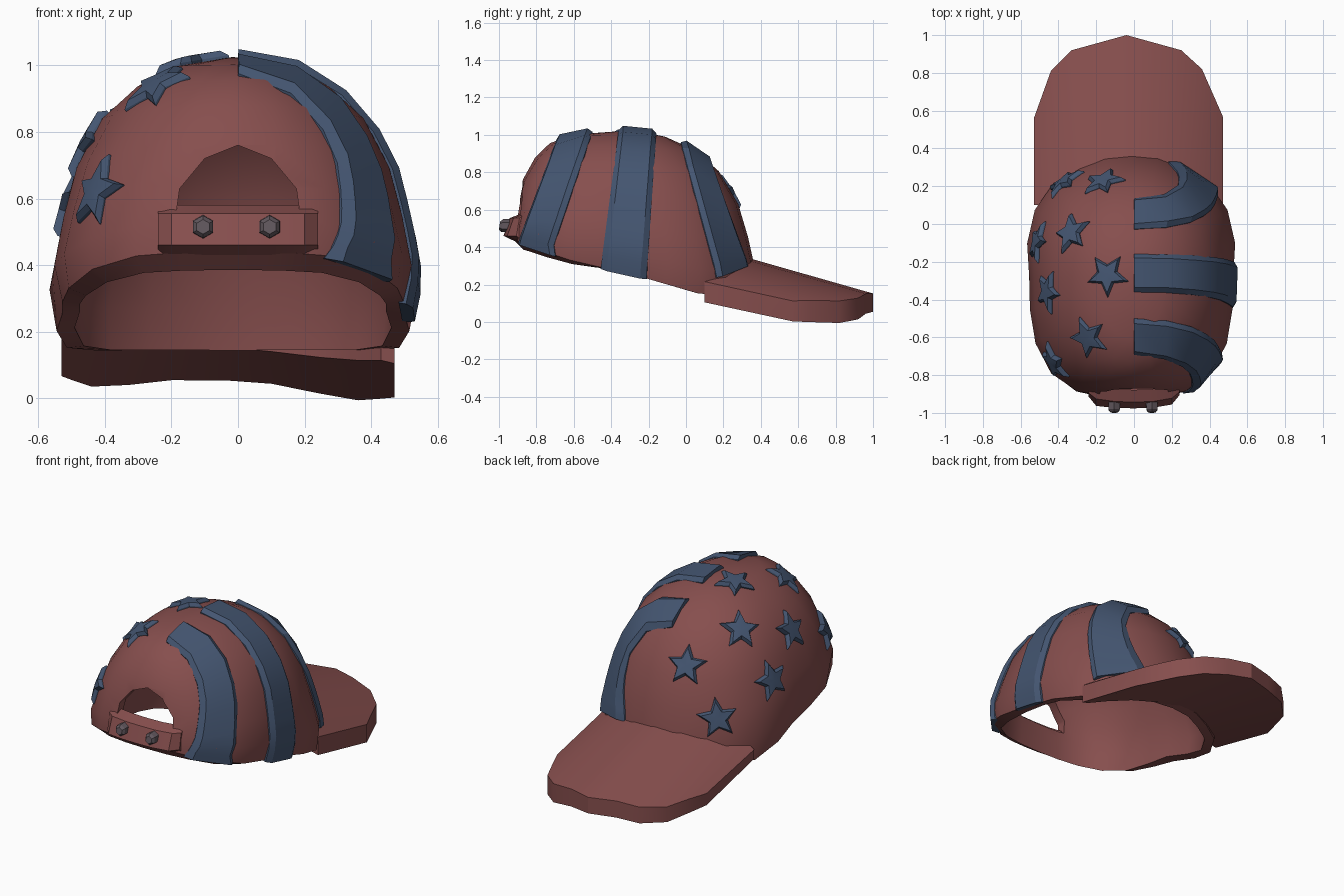
import bpy, bmesh, math
from mathutils import Vector
from mathutils.bvhtree import BVHTree

if "Cube" in bpy.data.objects:
    bpy.data.objects.remove(bpy.data.objects["Cube"])


def material(name, rgb):
    m = bpy.data.materials.new(name)
    m.diffuse_color = (*rgb, 1)
    m.use_nodes = True
    m.node_tree.nodes["Principled BSDF"].inputs["Base Color"].default_value = m.diffuse_color
    return m


RED = material("faded red", (0.24, 0.077, 0.075))
BLUE = material("slate blue", (0.058, 0.092, 0.165))
GREY = material("dull metal", (0.12, 0.095, 0.11))


def make(name, verts, faces, mat, angle=30):
    me = bpy.data.meshes.new(name)
    me.from_pydata([tuple(v) for v in verts], [], faces)
    bm = bmesh.new()
    bm.from_mesh(me)
    bmesh.ops.recalc_face_normals(bm, faces=bm.faces)
    bm.to_mesh(me)
    bm.free()
    me.materials.append(mat)
    ob = bpy.data.objects.new(name, me)
    bpy.context.collection.objects.link(ob)
    select(ob)
    if angle:
        bpy.ops.object.shade_smooth_by_angle(angle=math.radians(angle))
    return ob


def select(ob):
    bpy.ops.object.select_all(action='DESELECT')
    ob.select_set(True)
    bpy.context.view_layer.objects.active = ob


def loft(rings):
    """Closed cross-sections joined in order, with capped ends."""
    n = len(rings[0])
    verts = [p for r in rings for p in r]
    faces = [(i * n + j, i * n + (j + 1) % n, (i + 1) * n + (j + 1) % n, (i + 1) * n + j)
             for i in range(len(rings) - 1) for j in range(n)]
    last = (len(rings) - 1) * n
    faces += [tuple(range(n))[::-1], tuple(range(last, last + n))]
    return verts, faces


def lerp_table(table, x):
    for (x0, y0), (x1, y1) in zip(table, table[1:]):
        if x <= x1:
            return y0 + (y1 - y0) * max(0, x - x0) / (x1 - x0)
    return table[-1][1]


# Crown: rounded plan, with different profiles at back, sides and front
CX, CY, RX, RY, TOP = -0.015, -0.28, 0.54, 0.65, 1.025
LEVELS = [0, 0.15, 0.35, 0.55, 0.75, 0.88, 0.96]
BACK = [0.99, 0.98, 0.95, 0.91, 0.81, 0.69, 0.50]
SIDE = [0.95, 1.0, 0.95, 0.88, 0.74, 0.54, 0.33]
FRONT = [1.02, 1.0, 0.94, 0.86, 0.70, 0.50, 0.26]
RIM = [(-1, 0.47), (-0.7, 0.345), (-0.25, 0.245), (0.12, 0.14), (0.4, 0.15)]
SEG = 24

verts, faces = [], []
for k, h in enumerate(LEVELS):
    for i in range(SEG):
        a = 2 * math.pi * i / SEG
        c, s = math.cos(a), math.sin(a)
        n = 2.2 if s > 0 else 3.2 - 1.4 * h
        r = (abs(c) ** n + abs(s) ** n) ** (-1 / n)
        a_side = math.atan2(s, abs(c))
        if 0 < a_side < math.pi / 3:  # fuller temples low down
            r *= 1 + 0.075 * (1 - h) * math.sin(3 * a_side)
        f = SIDE[k] * c * c + (FRONT[k] if s > 0 else BACK[k]) * s * s
        z0 = lerp_table(RIM, CY + RY * r * s)
        verts.append((CX + RX * r * c * f, CY + RY * r * s * f, z0 + (TOP - z0) * h))
for k in range(len(LEVELS) - 1):
    for i in range(SEG):
        j = (i + 1) % SEG
        faces.append((k * SEG + i, k * SEG + j, (k + 1) * SEG + j, (k + 1) * SEG + i))
apex = len(verts)
verts.append((CX, CY, TOP))
base = (len(LEVELS) - 1) * SEG
faces += [(base + i, base + (i + 1) % SEG, apex) for i in range(SEG)]
tree = BVHTree.FromPolygons([Vector(v) for v in verts], faces)
crown = make("crown", verts, faces, RED, 0)
# Normals must point outward for the wall to grow inward
if crown.data.polygons[-1].normal.z < 0:
    crown.data.flip_normals()
wall = crown.modifiers.new("wall", 'SOLIDIFY')
wall.thickness, wall.offset = 0.055, -1
bpy.ops.object.modifier_apply(modifier="wall")
# The inner edge of the rim hangs lower towards the back
for v in crown.data.vertices[len(verts):len(verts) + SEG]:
    v.co.z -= 0.055 * max(0, (-v.co.y - 0.25) / 0.65)

# Arched opening at the back
arch = [(-0.185, 0.56), (0.185, 0.56), (0.175, 0.63), (0.1, 0.72),
        (0, 0.76), (-0.1, 0.72), (-0.175, 0.63)]
cutter = make("opening_cutter", *loft([[(x, y, z) for x, z in arch] for y in (-1.3, -0.6)]), RED, 0)
select(crown)
cut = crown.modifiers.new("opening", 'BOOLEAN')
cut.object, cut.operation, cut.solver = cutter, 'DIFFERENCE', 'EXACT'
bpy.ops.object.modifier_apply(modifier="opening")
bpy.data.objects.remove(cutter)
bpy.ops.object.shade_smooth_by_angle(angle=math.radians(40))

# Brim: arched, slightly twisted wedge following the front of the crown
outline = [(-0.53, 0.56), (-0.44, 0.81), (-0.33, 0.92), (-0.04, 1.0),
           (0.25, 0.92), (0.36, 0.82), (0.47, 0.57)]


def brim_point(x, y, upper):
    if upper:
        z = 0.33 - 0.285 * (y - 0.37) - 0.6 * x * x + 0.3 * x * x * (y - 0.57)
    else:
        z = 0.15 - 0.15 * (y - 0.35) - 0.3 * x * x - 0.3 * x * x * (y - 0.57)
        z -= 0.015 * max(0, x) / 0.36
    return (x, y, z - 0.06 * x)


rings = []
for x in (-0.53, -0.49, -0.44, -0.33, -0.2, -0.04, 0.1, 0.25, 0.36, 0.43, 0.47):
    u = min(1, abs((x - CX) / RX))
    yb = max(0.1, CY + RY * (1 - u ** 2.2) ** (1 / 2.2) - 0.03)
    yf = lerp_table(outline, x)
    rings.append([brim_point(x, yb, True), brim_point(x, yf, True),
                  brim_point(x, yf, False), brim_point(x, yb, False)])
make("brim", *loft(rings), RED, 30)


# Point on the crown, raised along its outward normal
def raised(p, lift):
    hit, nor, _, _ = tree.find_nearest(p)
    nor = nor if nor.dot(hit - Vector((CX, CY, 0.4))) > 0 else -nor
    return hit + nor * lift


# Raised stripes on the right half; edges lie in slanted planes
def stripe(name, rear, front):
    """rear and front are (y at top, y at bottom, z at bottom)."""
    rings = []
    for i in range(10):
        phi = math.radians(90 * i / 9)
        ring = []
        for e, lift in ((0, -0.015), (0, 0.008), (0.13, 0.028), (0.87, 0.028), (1, 0.008), (1, -0.015)):
            yt, yb, zb = (p + (q - p) * e for p, q in zip(rear, front))
            o = Vector((0, yb, zb))
            top = tree.ray_cast(Vector((0, yt, 3)), Vector((0, 0, -1)))[0]
            d = Vector((math.cos(phi), 0, 0)) + math.sin(phi) * (top - o)
            hit = tree.ray_cast(o, d.normalized())[0]
            if hit is None:
                hit = o + d * 0.5
            p = raised(hit, lift)
            p.x = max(p.x, -0.02)
            if i == 0:  # hems hang just below the rim
                p.z -= 0.012
            ring.append(p)
        rings.append(ring)
    make(name, *loft(rings), BLUE, 25)


stripe("rear_stripe", (-0.69, -0.89, 0.432), (-0.5, -0.72, 0.36))
stripe("middle_stripe", (-0.36, -0.455, 0.297), (-0.16, -0.21, 0.242))
stripe("front_stripe", (-0.03, 0.16, 0.25), (0.13, 0.325, 0.31))

# Raised stars on the left half, wrapped onto the crown
spots = [(-0.365, 0.215), (-0.16, 0.22), (-0.33, -0.05), (-0.505, -0.1),
         (-0.14, -0.27), (-0.45, -0.36), (-0.24, -0.6), (-0.42, -0.73)]
for k, (x, y) in enumerate(spots):
    hit, nor, _, _ = tree.ray_cast(Vector((x, y, 3)), Vector((0, 0, -1)))
    nor = nor if nor.z > 0 else -nor
    up = Vector((0, 0, 1)) - nor * nor.z
    up.normalize()
    side = up.cross(nor)
    rings = []
    for lift, size in ((-0.015, 0.12), (0.008, 0.12), (0.025, 0.095)):
        ring = []
        for i in range(10):
            a = math.pi * i / 5 + 0.15 * (k % 3 - 1)
            r = size * (0.46 if i % 2 else 1)
            ring.append(raised(hit + up * (r * math.cos(a)) + side * (r * math.sin(a)), lift))
        rings.append(ring)
    vs, fs = loft(rings)
    # Fan the front face around a raised centre so it follows the crown
    fs.pop()
    vs.append(hit + nor * 0.027)
    fs += [(20 + i, 20 + (i + 1) % 10, 30) for i in range(10)]
    make("star_%d" % (k + 1), vs, fs, BLUE, 25)


# Closing strap under the opening, leaning outward at its lower edge
def back_point(x, z, lift):
    hit, _, _, _ = tree.ray_cast(Vector((x, -3, z)), Vector((0, 1, 0)))
    return Vector((x, hit.y - lift, z))


rings = []
for x in (-0.24, -0.2, -0.1, 0, 0.1, 0.2, 0.24):
    out = 0.015 if abs(x) > 0.22 else 0.055
    low = [back_point(x, 0.47, l) for l in (-0.03, out)]
    low[0].z -= 0.05
    low[1].z -= 0.01
    rings.append(low + [back_point(x, 0.555, out * 0.55), back_point(x, 0.58, -0.03)])
make("strap", *loft(rings), RED, 25)

# Six-sided snaps
for name, x in (("left_snap", -0.105), ("right_snap", 0.095)):
    c = back_point(x, 0.52, 0.02)
    rings = [[(c.x + r * math.sin(math.pi * i / 3), y - 0.15 * r * math.cos(math.pi * i / 3) * -1,
               0.515 + r * math.cos(math.pi * i / 3))
              for i in range(6)] for r, y in ((0.036, c.y), (0.034, -0.983), (0.022, -0.997))]
    make(name, *loft(rings), GREY, 0)
